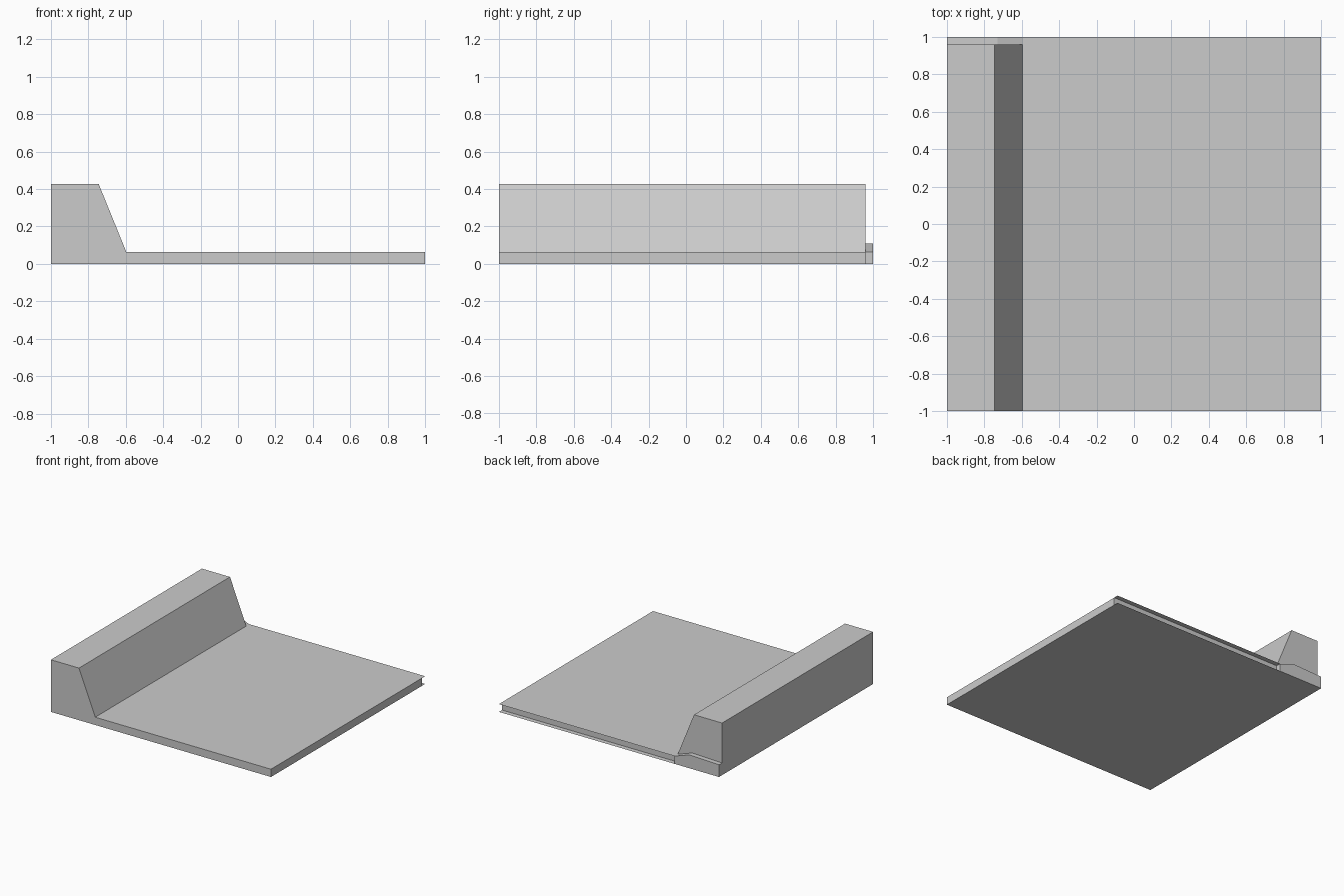
import bpy
import bmesh

if "Cube" in bpy.data.objects:
    bpy.data.objects.remove(bpy.data.objects["Cube"])

Y_FRONT, Y_RECESS, Y_BACK = -1.0, 0.96, 1.0
FLOOR = 0.064
WALL_FOOT = -0.597


def make_object(name, bm, fix_normals=True):
    if fix_normals:
        bmesh.ops.recalc_face_normals(bm, faces=bm.faces)
    mesh = bpy.data.meshes.new(name)
    bm.to_mesh(mesh)
    bm.free()
    obj = bpy.data.objects.new(name, mesh)
    bpy.context.collection.objects.link(obj)
    return obj


def prism(name, profile, y0, y1):
    """Extrude an (x, z) profile along y."""
    bm = bmesh.new()
    face = bm.faces.new([bm.verts.new((x, y0, z)) for x, z in profile])
    ext = bmesh.ops.extrude_face_region(bm, geom=[face], use_keep_orig=True)
    verts = [g for g in ext["geom"] if isinstance(g, bmesh.types.BMVert)]
    bmesh.ops.translate(bm, verts=verts, vec=(0, y1 - y0, 0))
    return make_object(name, bm)


def sheet(name, z, up):
    """Zero-thickness lip continuing the floor over the recessed back edge."""
    corners = [(WALL_FOOT, Y_RECESS), (1, Y_RECESS), (1, Y_BACK), (WALL_FOOT, Y_BACK)]
    if not up:
        corners.reverse()
    bm = bmesh.new()
    bm.faces.new([bm.verts.new((x, y, z)) for x, y in corners])
    return make_object(name, bm, fix_normals=False)


# Floor slab with the sloped wall along its left side
prism("floor_and_wall",
      [(-1, 0), (1, 0), (1, FLOOR), (WALL_FOOT, FLOOR), (-0.745, 0.428), (-1, 0.428)],
      Y_FRONT, Y_RECESS)

# Low connecting step behind the wall
prism("back_step",
      [(-1, 0), (WALL_FOOT, 0), (WALL_FOOT, FLOOR), (-0.73, 0.11), (-1, 0.10)],
      Y_RECESS, Y_BACK)

# Thin lips forming the open groove at the back of the floor
sheet("top_lip", FLOOR, True)
sheet("bottom_lip", 0.0, False)
